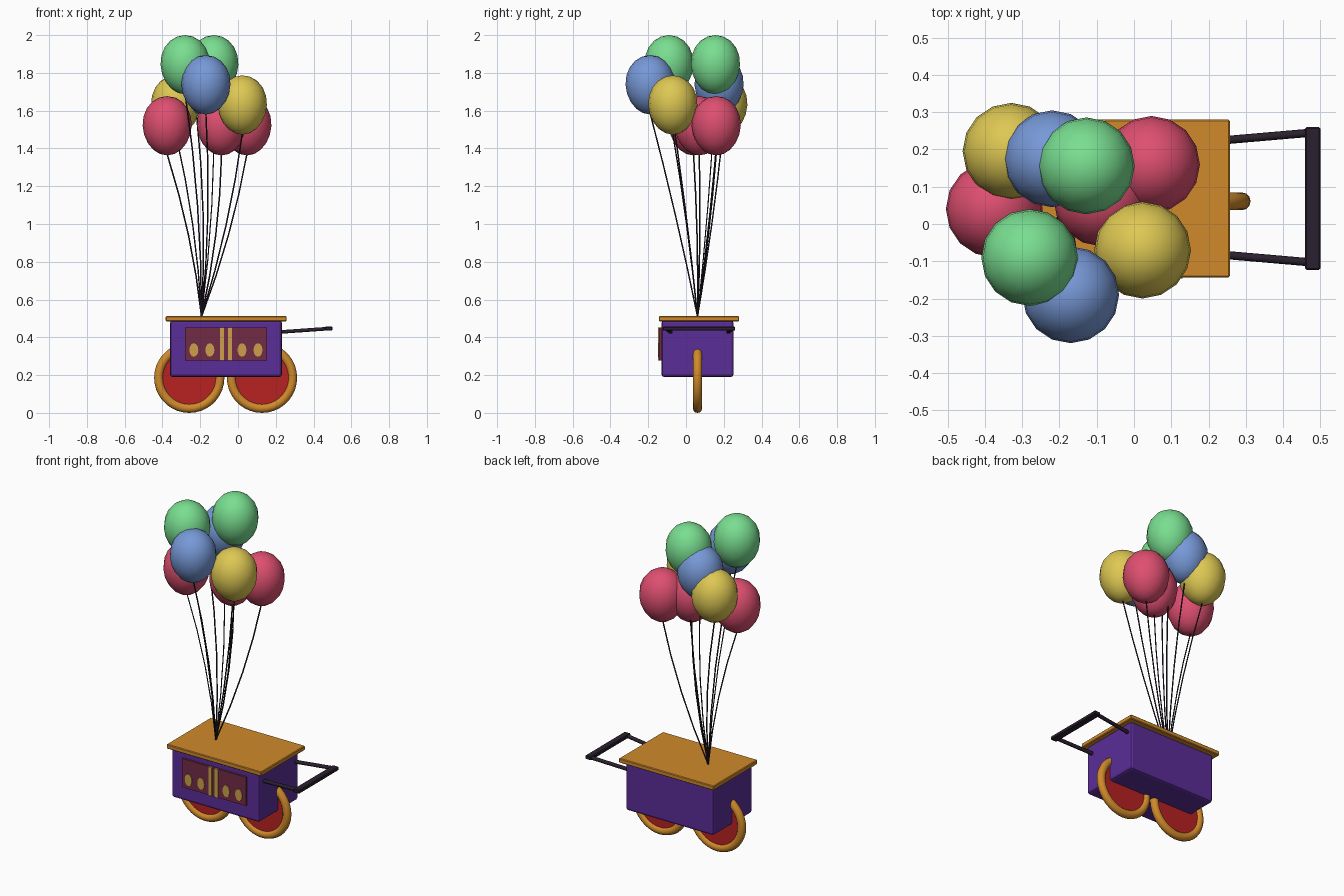
import bpy, bmesh, math
from mathutils import Vector

if "Cube" in bpy.data.objects:
    bpy.data.objects.remove(bpy.data.objects["Cube"])


def srgb(h):
    c = [int(h[i:i + 2], 16) / 255 for i in (0, 2, 4)]
    return [x / 12.92 if x <= 0.04045 else ((x + 0.055) / 1.055) ** 2.4 for x in c] + [1]


MATS = {}
for name, h in {
    "balloon green": "79DE90", "balloon red": "DE4F70", "balloon blue": "7799D8",
    "balloon yellow": "DEC853", "cart purple": "5B2D98", "trim gold": "D08A2B",
    "wheel red": "B82222", "panel maroon": "722B45", "ornament gold": "CDA04C",
    "dark wood": "2A202E",
}.items():
    m = bpy.data.materials.new(name)
    m.diffuse_color = srgb(h)
    m.use_nodes = True
    m.node_tree.nodes["Principled BSDF"].inputs["Base Color"].default_value = m.diffuse_color
    MATS[name] = m

CY = 0.061  # centre line of the cart


def finish(ob, name, mat, smooth=True):
    ob.name = name
    ob.data.materials.append(MATS[mat])
    if smooth:
        bpy.ops.object.shade_smooth_by_angle(angle=math.radians(40))
    return ob


def box(name, lo, hi, mat, bevel=0.0, segments=2):
    lo, hi = Vector(lo), Vector(hi)
    bpy.ops.mesh.primitive_cube_add(size=1, location=(lo + hi) / 2)
    ob = bpy.context.object
    ob.scale = hi - lo
    bpy.ops.object.transform_apply(location=False, rotation=False, scale=True)
    if bevel:
        mod = ob.modifiers.new("bevel", "BEVEL")
        mod.width, mod.segments = bevel, segments
    return finish(ob, name, mat, smooth=False)


def disc(name, loc, rx, rz, depth, sides, mat):
    bpy.ops.mesh.primitive_cylinder_add(vertices=sides, radius=1, depth=depth,
                                        location=loc, rotation=(math.pi / 2, 0, 0))
    ob = bpy.context.object
    ob.scale = (rx, rz, 1)
    return finish(ob, name, mat)


def tube(name, pts, radius, mat, res=1):
    cu = bpy.data.curves.new(name, "CURVE")
    cu.dimensions = "3D"
    cu.bevel_depth, cu.bevel_resolution, cu.use_fill_caps = radius, res, True
    sp = cu.splines.new("POLY")
    sp.points.add(len(pts) - 1)
    for p, co in zip(sp.points, pts):
        p.co = (*co, 1)
    ob = bpy.data.objects.new(name, cu)
    bpy.context.collection.objects.link(ob)
    cu.materials.append(MATS[mat])
    return ob


# Cart body and roof
box("cart_body", (-0.36, -0.13, 0.19), (0.233, 0.252, 0.49), "cart purple", 0.015)
box("cart_roof", (-0.383, -0.144, 0.485), (0.257, 0.281, 0.512), "trim gold", 0.004, 1)

# Front display panel with two bars and four oval ornaments
box("front_panel", (-0.28, -0.142, 0.277), (0.153, -0.125, 0.452), "panel maroon")
PX = -0.064
for side in (-1, 1):
    x = PX + side * 0.021
    box("panel_bar", (x - 0.011, -0.148, 0.277), (x + 0.011, -0.14, 0.452), "ornament gold")
    for d in (0.085, 0.17):
        disc("panel_ornament", (PX + side * d, -0.143, 0.333), 0.024, 0.036, 0.006, 12,
             "ornament gold")

# Wheels in line under the cart
for x in (-0.258, 0.127):
    bpy.ops.mesh.primitive_torus_add(major_radius=0.162, minor_radius=0.024,
                                     major_segments=36, minor_segments=12,
                                     location=(x, CY, 0.186), rotation=(math.pi / 2, 0, 0))
    finish(bpy.context.object, "wheel_rim", "trim gold")
    disc("wheel_disc", (x, CY, 0.186), 0.16, 0.16, 0.02, 36, "wheel red")

# Push handle
for side in (-1, 1):
    tube("handle_rod", [(0.22, CY + 0.01 + side * 0.152, 0.428),
                        (0.475, CY + 0.01 + side * 0.174, 0.446)], 0.011, "dark wood")
box("handle_bar", (0.459, -0.123, 0.435), (0.5, 0.26, 0.457), "dark wood", 0.004, 1)

# Balloons with strings tied to the roof
KNOT = Vector((-0.193, CY, 0.51))
BALLOONS = [
    ("green", -0.128, 0.156, 1.843), ("green", -0.28, -0.09, 1.843),
    ("blue", -0.22, 0.175, 1.737), ("blue", -0.17, -0.19, 1.737),
    ("yellow", -0.33, 0.195, 1.63), ("yellow", 0.023, -0.07, 1.63),
    ("red", 0.047, 0.16, 1.52), ("red", -0.375, 0.04, 1.52), ("red", -0.087, 0.07, 1.52),
]
for colour, x, y, z in BALLOONS:
    bpy.ops.mesh.primitive_uv_sphere_add(segments=16, ring_count=10, radius=1, location=(x, y, z))
    ob = bpy.context.object
    for v in ob.data.vertices:  # slight taper towards the neck
        t = 1 + 0.05 * v.co.z
        v.co = (v.co.x * 0.13 * t, v.co.y * 0.13 * t, v.co.z * 0.157)
    finish(ob, colour + "_balloon", "balloon " + colour)
    end = Vector((x, y, z - 0.15))
    pts = []
    for i in range(5):
        t = i / 4
        p = KNOT.lerp(end, t)
        p.x += 0.022 * 4 * t * (1 - t)
        p.y += 0.008 * 4 * t * (1 - t)
        pts.append(p)
    tube("balloon_string", pts, 0.004, "dark wood", 0)
